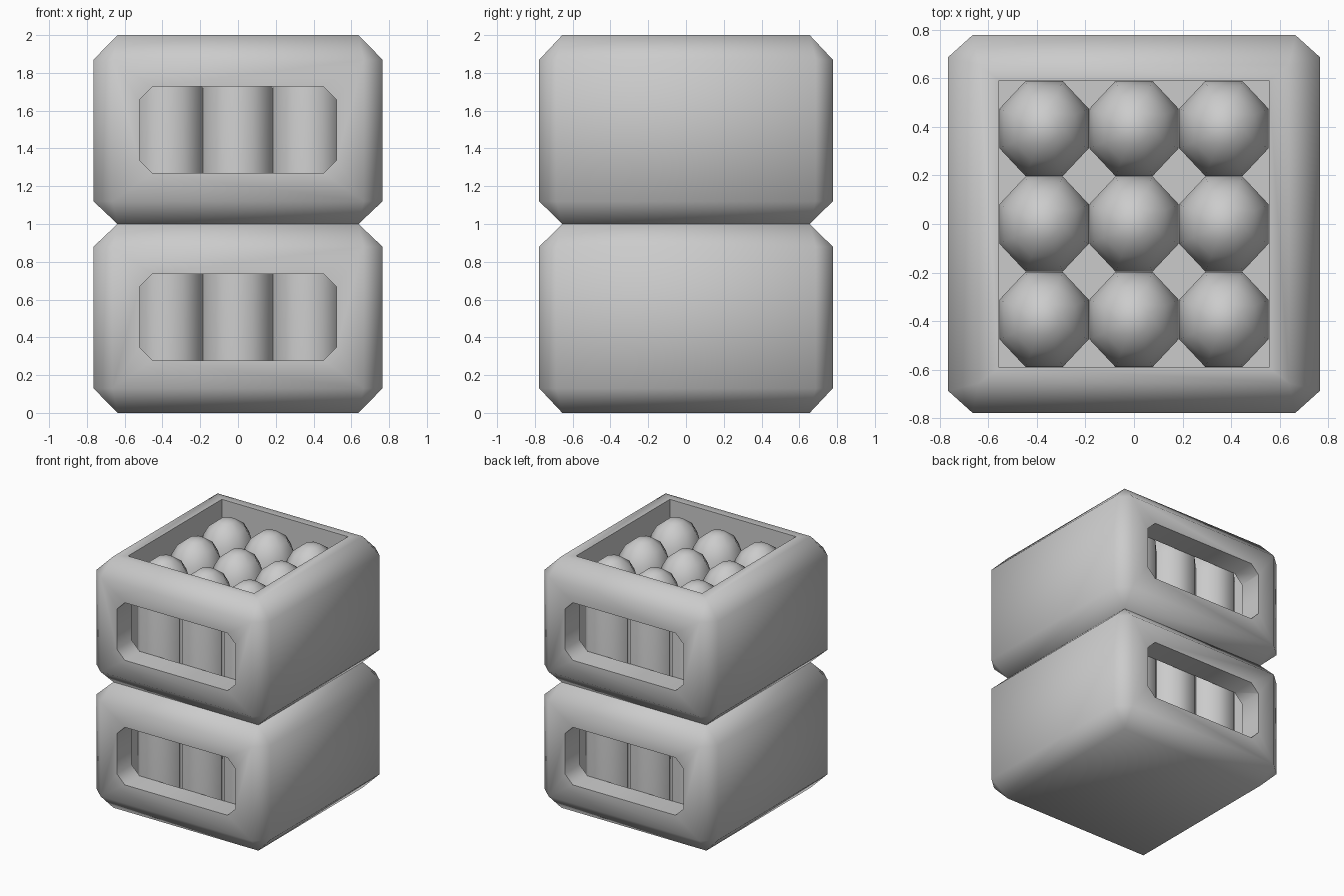
import bpy, bmesh, math

if "Cube" in bpy.data.objects:
    bpy.data.objects.remove(bpy.data.objects["Cube"])

grey = bpy.data.materials.new("plain_grey")
grey.diffuse_color = (0.6, 0.6, 0.6, 1)
grey.use_nodes = True
grey.node_tree.nodes["Principled BSDF"].inputs["Base Color"].default_value = grey.diffuse_color


def loft(name, rings):
    """Closed solid skinned through rings that all have the same point count."""
    bm = bmesh.new()
    loops = [[bm.verts.new(p) for p in ring] for ring in rings]
    n = len(loops[0])
    for a, b in zip(loops, loops[1:]):
        for i in range(n):
            j = (i + 1) % n
            bm.faces.new((a[i], a[j], b[j], b[i]))
    bm.faces.new(loops[0][::-1])
    bm.faces.new(loops[-1])
    bmesh.ops.remove_doubles(bm, verts=bm.verts, dist=0.0005)
    bmesh.ops.recalc_face_normals(bm, faces=bm.faces)
    mesh = bpy.data.meshes.new(name)
    bm.to_mesh(mesh)
    bm.free()
    mesh.materials.append(grey)
    ob = bpy.data.objects.new(name, mesh)
    bpy.context.collection.objects.link(ob)
    return ob


def octagon(hx, hy, cx, cy):
    """Rectangle with corners cut by cx and cy (zero cut gives a plain rectangle)."""
    return [(hx, -hy + cy), (hx, hy - cy), (hx - cx, hy), (-hx + cx, hy),
            (-hx, hy - cy), (-hx, -hy + cy), (-hx + cx, -hy), (hx - cx, -hy)]


def activate(ob):
    bpy.ops.object.select_all(action='DESELECT')
    ob.select_set(True)
    bpy.context.view_layer.objects.active = ob


def smooth(ob):
    activate(ob)
    bpy.ops.object.shade_smooth_by_angle(angle=math.radians(50))


def cut(ob, cutter):
    activate(ob)
    mod = ob.modifiers.new("cut", 'BOOLEAN')
    mod.operation, mod.solver, mod.object = 'DIFFERENCE', 'EXACT', cutter
    bpy.ops.object.modifier_apply(modifier=mod.name)
    bpy.data.objects.remove(cutter)


# Crate shell: chamfered two-tier box with a V groove round the middle
wide = octagon(0.765, 0.777, 0.1, 0.09)
narrow = octagon(0.638, 0.655, 0, 0)
levels = [(0, narrow), (0.13, wide), (0.88, wide), (1.0, narrow),
          (1.12, wide), (1.87, wide), (2.0, narrow)]
crate = loft("crate", [[(x, y, z) for x, y in ring] for z, ring in levels])

# Open inside
inner = octagon(0.555, 0.59, 0, 0)
cut(crate, loft("inside_cutter", [[(x, y, z) for x, y in inner] for z in (0.13, 2.2)]))

# Handle windows through the front and back walls
window = octagon(0.522, 0.229, 0.07, 0.07)
for zc in (0.507, 1.498):
    cut(crate, loft("window_cutter",
                    [[(x, y, z + zc) for x, z in window] for y in (-1, 1)]))
smooth(crate)

# Three by three bottles with domed tops
profile = [(1, 0.13), (1, 1.72), (0.9, 1.82), (0.68, 1.9), (0.32, 1.955), (0.08, 1.965)]
rx, ry = 0.184 / math.cos(math.pi / 8), 0.196 / math.cos(math.pi / 8)
angles = [math.pi / 8 + i * math.pi / 4 for i in range(8)]
bottle = loft("bottle", [[(rx * f * math.cos(a), ry * f * math.sin(a), z) for a in angles]
                         for f, z in profile])
smooth(bottle)
for i in (-1, 0, 1):
    for j in (-1, 0, 1):
        ob = bottle if i == j == 0 else bottle.copy()
        if ob is not bottle:
            bpy.context.collection.objects.link(ob)
        ob.location = (i * 0.37, j * 0.393, 0)
